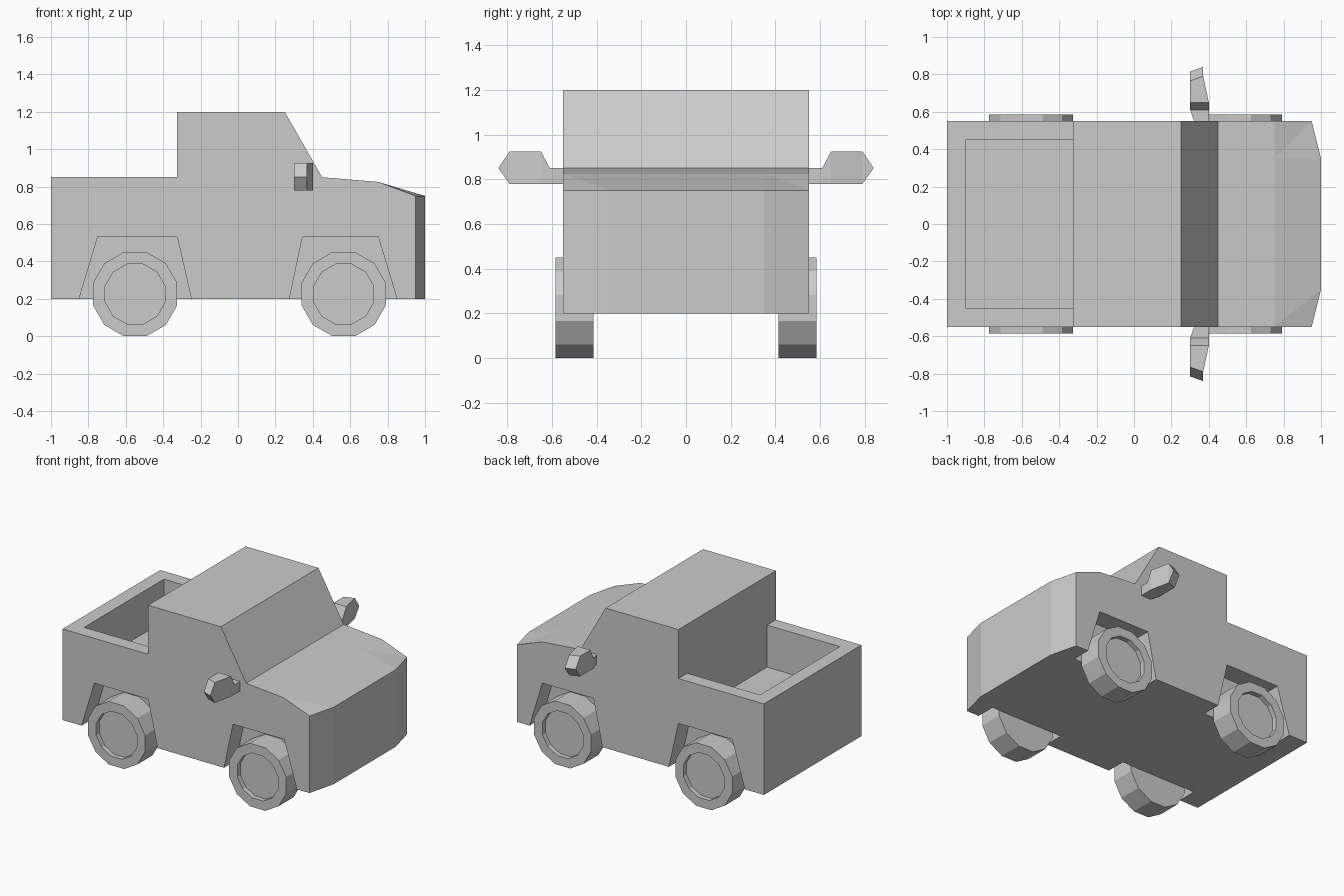
import bpy, bmesh, math

if "Cube" in bpy.data.objects:
    bpy.data.objects.remove(bpy.data.objects["Cube"])


def loft(name, loops):
    """Closed solid through matching point loops."""
    bm = bmesh.new()
    rings = [[bm.verts.new(p) for p in loop] for loop in loops]
    n = len(rings[0])
    for a, b in zip(rings, rings[1:]):
        for i in range(n):
            j = (i + 1) % n
            bm.faces.new((a[i], a[j], b[j], b[i]))
    bm.faces.new(rings[0])
    bm.faces.new(rings[-1])
    bmesh.ops.connect_verts_nonplanar(bm, angle_limit=0.01, faces=bm.faces[:])
    bmesh.ops.recalc_face_normals(bm, faces=bm.faces[:])
    mesh = bpy.data.meshes.new(name)
    bm.to_mesh(mesh)
    bm.free()
    ob = bpy.data.objects.new(name, mesh)
    bpy.context.collection.objects.link(ob)
    return ob


def extrude_y(name, profile, y0, y1):
    return loft(name, [[(x, y, z) for x, z in profile] for y in (y0, y1)])


def cut(ob, cutter):
    mod = ob.modifiers.new("cut", 'BOOLEAN')
    mod.operation = 'DIFFERENCE'
    mod.solver = 'EXACT'
    mod.object = cutter
    bpy.context.view_layer.objects.active = ob
    bpy.ops.object.modifier_apply(modifier=mod.name)
    bpy.data.objects.remove(cutter)


# Body: side profile lofted across the width, nose corners pulled back
def body_loop(y, nose):
    side = [(-1, .2), (-1, .85), (-.325, .85), (-.325, 1.2), (.25, 1.2),
            (.45, .85), (.75, .825), (nose, .75), (nose, .2)]
    return [(x, y, z) for x, z in side]


body = loft("body", [body_loop(-.55, .95), body_loop(-.35, 1),
                     body_loop(.35, 1), body_loop(.55, .95)])

# Open cargo bed
cut(body, extrude_y("bed_cutter", [(-.9, .55), (-.325, .55), (-.325, 1), (-.9, 1)], -.45, .45))

# Wheel arches
arches = [[(-.868, .14), (-.75, .53), (-.325, .53), (-.236, .14)],
          [(.262, .14), (.345, .53), (.75, .53), (.868, .14)]]
for s in (-1, 1):
    for arch in arches:
        cut(body, extrude_y("arch_cutter", arch, s * .41, s * .7))


# Wheels: twelve-sided with a recessed hub on the outside
def wheel_ring(cx, y, apothem):
    r = apothem / math.cos(math.pi / 12)
    angles = [math.radians(15 + 30 * i) for i in range(12)]
    return [(cx + r * math.cos(a), y, .225 + r * math.sin(a)) for a in angles]


for end, cx in (("rear", -.55), ("front", .565)):
    for side, s in (("right", -1), ("left", 1)):
        loft(f"{end}_{side}_wheel",
             [wheel_ring(cx, s * y, a) for y, a in
              ((.415, .225), (.585, .225), (.585, .16), (.55, .16))])

# Side mirrors: stem and angled housing
back = [(.325, .54, .78), (.3, .61, .78), (.3, .765, .78), (.3, .815, .85),
        (.3, .765, .925), (.3, .65, .925), (.3, .61, .85), (.325, .54, .85)]
front = [(.4, .54, .78), (.4, .65, .78), (.37, .79, .78), (.37, .84, .85),
         (.37, .79, .925), (.4, .65, .925), (.4, .61, .85), (.4, .54, .85)]
for side, s in (("right", -1), ("left", 1)):
    loft(f"{side}_mirror", [[(x, s * y, z) for x, y, z in loop] for loop in (back, front)])
